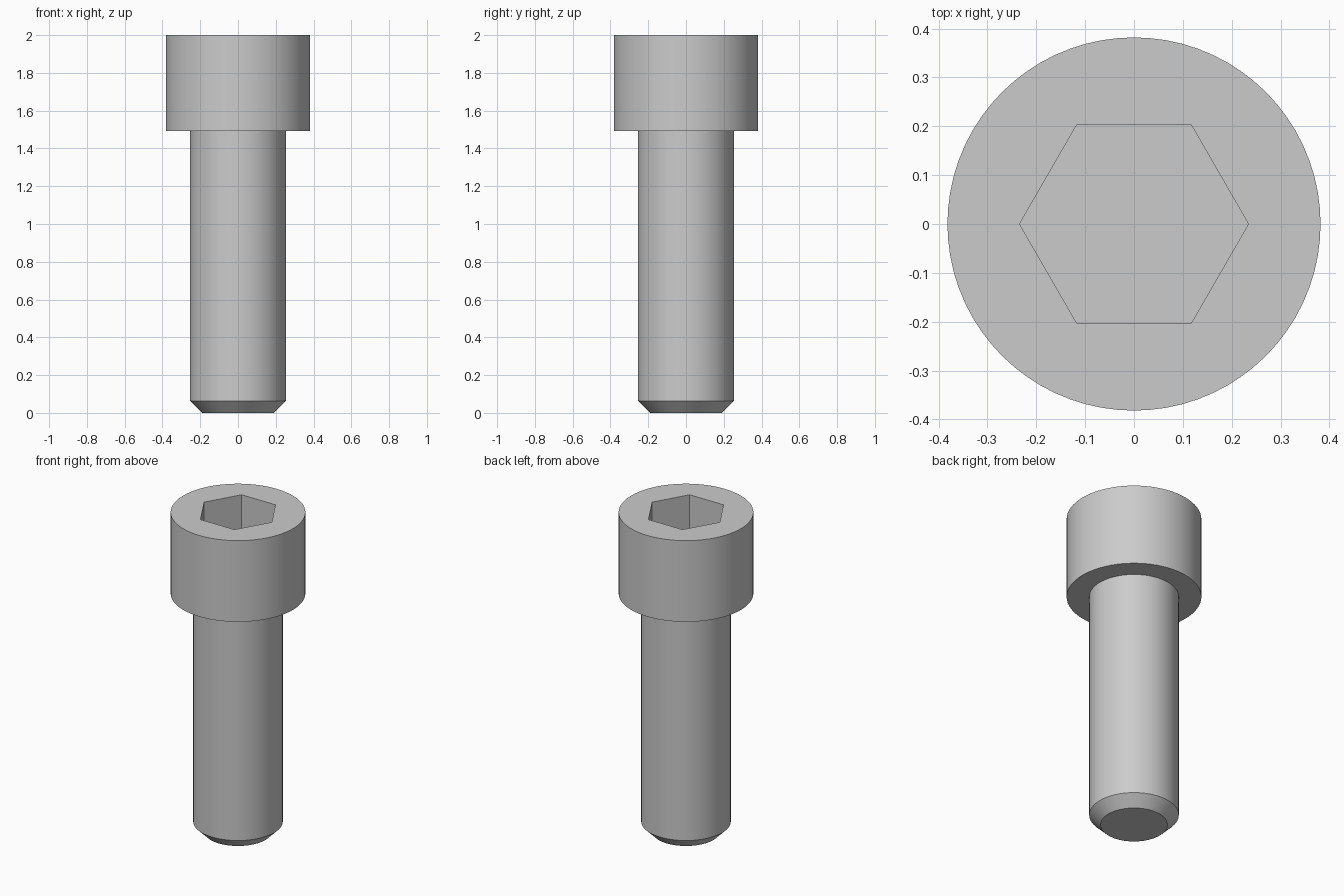
import bpy
import bmesh
from math import cos, sin, pi, radians

cube = bpy.data.objects.get("Cube")
if cube:
    bpy.data.objects.remove(cube, do_unlink=True)

SEGMENTS = 72          # divisible by six so the socket corners land on points
SHANK_R, HEAD_R = 0.254, 0.382
TIP_R, CHAMFER_Z = 0.19, 0.064
HEAD_Z, TOP_Z = 1.492, 2.0
SOCKET_APOTHEM, SOCKET_DEPTH = 0.203, 0.254

steel = bpy.data.materials.new("light grey steel")
steel.use_nodes = True
colour = (0.6, 0.6, 0.6, 1)
steel.diffuse_color = colour
steel.node_tree.nodes["Principled BSDF"].inputs["Base Color"].default_value = colour


def circle(radius):
    return lambda a: radius


def hexagon(apothem):
    return lambda a: apothem / cos(a % (pi / 3) - pi / 6)


def loft(name, sections, cap_first=False, cap_last=False):
    """Skin a list of (outline, z) sections into one smooth-sided object."""
    bm = bmesh.new()
    rings = []
    for outline, z in sections:
        angles = [2 * pi * i / SEGMENTS for i in range(SEGMENTS)]
        rings.append([bm.verts.new((outline(a) * cos(a), outline(a) * sin(a), z))
                      for a in angles])
    for low, high in zip(rings, rings[1:]):
        for i in range(SEGMENTS):
            j = (i + 1) % SEGMENTS
            bm.faces.new((low[i], low[j], high[j], high[i]))
    if cap_first:
        bm.faces.new(rings[0][::-1])
    if cap_last:
        bm.faces.new(rings[-1])
    mesh = bpy.data.meshes.new(name)
    bm.to_mesh(mesh)
    bm.free()
    mesh.materials.append(steel)
    obj = bpy.data.objects.new(name, mesh)
    bpy.context.collection.objects.link(obj)
    bpy.ops.object.select_all(action="DESELECT")
    obj.select_set(True)
    bpy.context.view_layer.objects.active = obj
    bpy.ops.object.shade_smooth_by_angle(angle=radians(25))
    return obj


# Plain shank with a chamfered tip
loft("shank", [(circle(TIP_R), 0), (circle(SHANK_R), CHAMFER_Z),
               (circle(SHANK_R), HEAD_Z)], cap_first=True)

# Cylindrical head with a hexagonal socket sunk into its top
loft("socket_head", [(circle(SHANK_R), HEAD_Z), (circle(HEAD_R), HEAD_Z),
                     (circle(HEAD_R), TOP_Z), (hexagon(SOCKET_APOTHEM), TOP_Z),
                     (hexagon(SOCKET_APOTHEM), TOP_Z - SOCKET_DEPTH)], cap_last=True)
